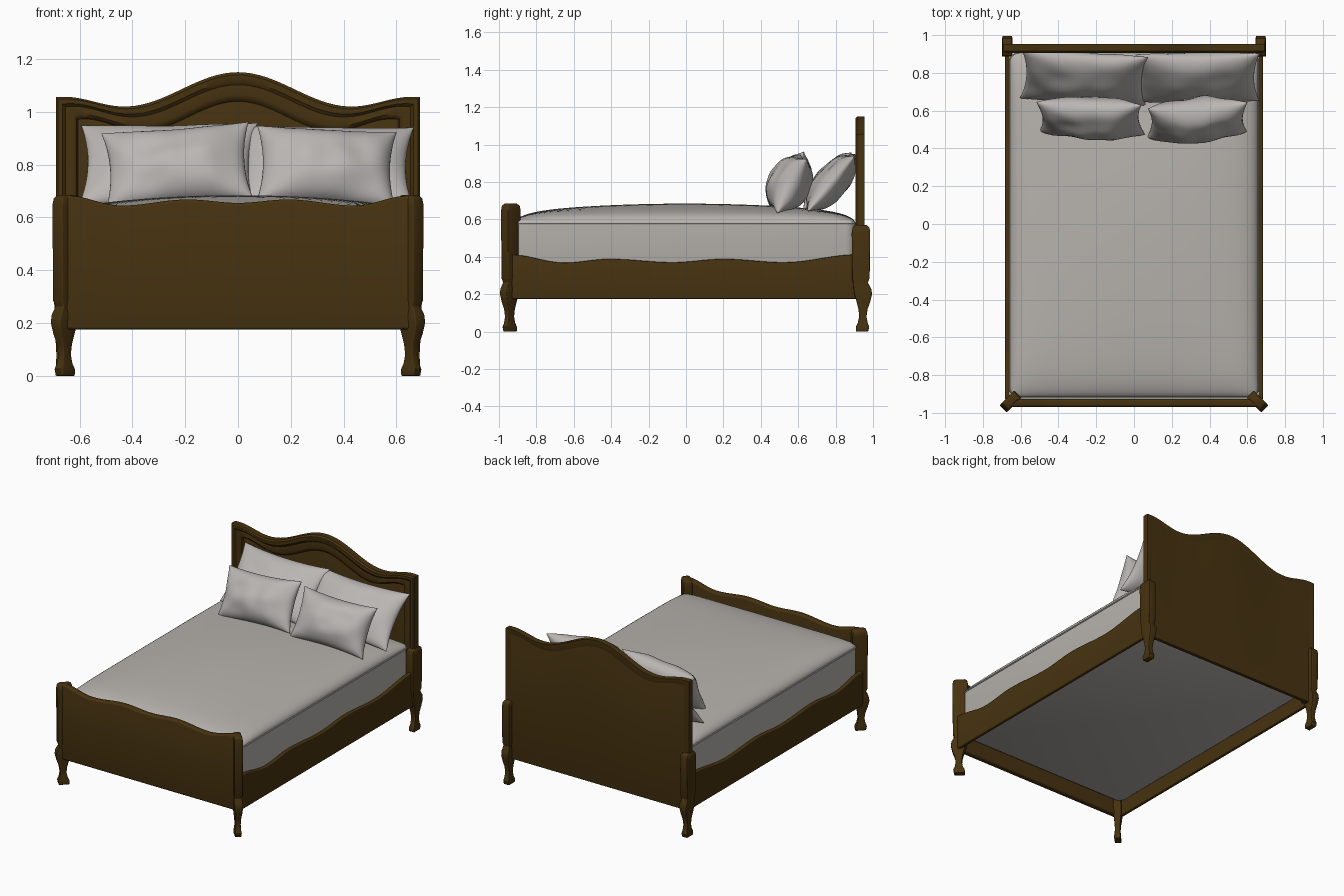
import bpy, bmesh, math
from mathutils import Matrix, Vector, noise

if "Cube" in bpy.data.objects:
    bpy.data.objects.remove(bpy.data.objects["Cube"])


def material(name, rgb):
    m = bpy.data.materials.new(name)
    m.diffuse_color = (*rgb, 1)
    m.use_nodes = True
    m.node_tree.nodes["Principled BSDF"].inputs["Base Color"].default_value = m.diffuse_color
    return m


WOOD = material("dark_wood", (0.062, 0.032, 0.005))
SHEET = material("warm_grey_sheet", (0.47, 0.45, 0.42))
LINEN = material("pale_grey_linen", (0.49, 0.47, 0.455))


def finish(bm, name, mat, bevel=0, angle=35):
    bmesh.ops.recalc_face_normals(bm, faces=bm.faces)
    me = bpy.data.meshes.new(name)
    bm.to_mesh(me)
    bm.free()
    me.materials.append(mat)
    ob = bpy.data.objects.new(name, me)
    bpy.context.collection.objects.link(ob)
    bpy.ops.object.select_all(action='DESELECT')
    ob.select_set(True)
    bpy.context.view_layer.objects.active = ob
    if bevel:
        b = ob.modifiers.new("soft_edges", 'BEVEL')
        b.width, b.segments, b.limit_method = bevel, 3, 'ANGLE'
        b.angle_limit = math.radians(40)
        bpy.ops.object.modifier_apply(modifier=b.name)
    bpy.ops.object.shade_smooth_by_angle(angle=math.radians(angle))
    return ob


def loft(name, rings, mat, bevel=0, closed=False):
    """Skin matching rings of points, capping the ends unless the path is closed."""
    bm = bmesh.new()
    vs = [[bm.verts.new(p) for p in r] for r in rings]
    n = len(rings[0])
    pairs = list(zip(vs, vs[1:])) + ([(vs[-1], vs[0])] if closed else [])
    for a, b in pairs:
        for i in range(n):
            bm.faces.new((a[i], a[(i + 1) % n], b[(i + 1) % n], b[i]))
    if not closed:
        bm.faces.new(vs[0])
        bm.faces.new(vs[-1])
    return finish(bm, name, mat, bevel)


def wave(keys):
    """Smooth height curve through (position, height) keys."""
    def f(s):
        s = min(max(s, keys[0][0]), keys[-1][0])
        for (a, za), (b, zb) in zip(keys, keys[1:]):
            if s <= b:
                return za + (zb - za) * (1 - math.cos(math.pi * (s - a) / (b - a))) / 2
    return f


def board(name, s0, s1, t0, t1, bottom, top, along_x, bevel, n=56):
    """Plank with a wavy top edge, running along x or y."""
    rings = []
    for i in range(n + 1):
        s = s0 + (s1 - s0) * i / n
        ring = [(t0, bottom), (t1, bottom), (t1, top(s)), (t0, top(s))]
        rings.append([(s, t, z) if along_x else (t, s, z) for t, z in ring])
    return loft(name, rings, WOOD, bevel)


# headboard panel and raised moulding frame
half_crest = wave([(0, 1.15), (0.43, 1.02), (0.66, 1.057), (0.70, 1.055)])
def crest(x):
    return half_crest(abs(x))

board("headboard_panel", -0.683, 0.683, 0.928, 0.952, 0.175,
      lambda x: crest(x) - 0.004, True, 0.003)

SECTION = [(0, 0.954), (0, 0.915), (0.008, 0.906), (0.026, 0.906), (0.036, 0.915),
           (0.066, 0.911), (0.078, 0.917), (0.085, 0.93), (0.03, 0.954)]
N = 64
path = [[(-(0.69 - d), y, 0.175) for d, y in SECTION]]
for i in range(N + 1):
    t = -1 + 2 * i / N
    k = 1 + 0.32 * math.cos(t * math.pi / 2) ** 2
    path.append([(t * (0.69 - d), y, crest(t * 0.69) - d * k) for d, y in SECTION])
path.append([(0.69 - d, y, 0.175) for d, y in SECTION])
loft("headboard_frame", path, WOOD)

# footboard with scalloped top
scallop = wave([(0, 0.655), (0.19, 0.668), (0.44, 0.645), (0.65, 0.683)])
board("footboard", -0.665, 0.665, -0.968, -0.926, 0.175,
      lambda x: scallop(abs(x)), True, 0.012)

# side rails
rail_top = wave([(-0.93, 0.41), (-0.65, 0.368), (-0.41, 0.388), (-0.07, 0.37),
                 (0.2, 0.388), (0.52, 0.37), (0.92, 0.412)])
for side, label in ((-1, "left"), (1, "right")):
    board(label + "_side_rail", -0.93, 0.92, side * 0.658, side * 0.683, 0.175,
          rail_top, False, 0.006)


# corner posts with curved legs: (height, inner edge, outer edge, half thickness)
LEG = [(0, -0.03, 0.036, 0.02), (0.025, -0.03, 0.042, 0.021), (0.045, -0.02, 0.034, 0.018),
       (0.08, -0.012, 0.027, 0.017), (0.12, -0.016, 0.033, 0.019), (0.16, -0.026, 0.047, 0.023),
       (0.20, -0.038, 0.057, 0.026), (0.23, -0.042, 0.052, 0.027), (0.262, -0.044, 0.034, 0.024),
       (0.285, -0.050, 0.044, 0.027)]


def post(name, cx, cy, direction, top):
    d = Vector((*direction, 0)).normalized()
    side = Vector((-d.y, d.x, 0))
    levels = LEG + [(top - 0.04, -0.052, 0.047, 0.0275), (top - 0.012, -0.046, 0.042, 0.026),
                    (top, -0.03, 0.027, 0.017)]
    rings = []
    for z, a, b, w in levels:
        c = Vector((cx, cy, z))
        rings.append([c + d * u + side * v for u, v in ((a, -w), (b, -w), (b, w), (a, w))])
    loft(name, rings, WOOD, 0.004)


for s, label in ((-1, "left"), (1, "right")):
    post("front_%s_post" % label, s * 0.652, -0.938, (s, -1), 0.685)
    post("back_%s_post" % label, s * 0.671, 0.938, (0, 1), 0.57)

# mattress
HX, HY, CY, R = 0.657, 0.911, -0.006, 0.05


def rounded_outline(z, inset=0.0):
    pts = []
    for sx, sy, a0 in ((1, 1, 0), (-1, 1, 90), (-1, -1, 180), (1, -1, 270)):
        for k in range(7):
            a = math.radians(a0 + 15 * k)
            r = R - inset
            pts.append(Vector((sx * (HX - R) + r * math.cos(a),
                               CY + sy * (HY - R) + r * math.sin(a), z)))
    return pts


loft("mattress_body", [rounded_outline(0.26, 0.02), rounded_outline(0.268, 0.006),
                       rounded_outline(0.285), rounded_outline(0.58)], SHEET)

# domed mattress cover
bm = bmesh.new()
NX, NY = 40, 56
grid = []
for j in range(NY + 1):
    row = []
    for i in range(NX + 1):
        u = math.sin(math.pi / 2 * (2 * i / NX - 1))
        v = math.sin(math.pi / 2 * (2 * j / NY - 1))
        h = 0.058 * math.sqrt(max(0, (1 - abs(u) ** 12) * (1 - abs(v) ** 9)))
        h += 0.046 * (1 - u * u) * (1 - v * v)
        p = Vector((u * HX, v * HY))
        q = Vector((max(-HX + R, min(HX - R, p.x)), max(-HY + R, min(HY - R, p.y))))
        if (p - q).length > R:
            p = q + (p - q).normalized() * R
            h = 0
        row.append(bm.verts.new((p.x, p.y + CY, 0.58 + h)))
    grid.append(row)
for j in range(NY):
    for i in range(NX):
        bm.faces.new((grid[j][i], grid[j][i + 1], grid[j + 1][i + 1], grid[j + 1][i]))
bmesh.ops.remove_doubles(bm, verts=bm.verts, dist=0.0003)
finish(bm, "mattress_cover", SHEET, 0, 60)

# piping seam around the mattress
seam = []
for p in rounded_outline(0.577):
    c = Vector((max(-HX + R, min(HX - R, p.x)), max(CY - HY + R, min(CY + HY - R, p.y)), p.z))
    out = (p - c).normalized()
    seam.append([p + out * 0.006 * math.cos(a) + Vector((0, 0, 0.006 * math.sin(a)))
                 for a in (k * math.pi / 3 for k in range(6))])
loft("mattress_piping", seam, SHEET, 0, True)


# pillows: pinched corners, puffed middle, light creases
def pillow(name, loc, w, h, t, tilt, yaw, roll, n=26):
    rot = (Matrix.Rotation(math.radians(yaw), 4, 'Z') @ Matrix.Rotation(math.radians(tilt), 4, 'X')
           @ Matrix.Rotation(math.radians(roll), 4, 'Z'))
    bm = bmesh.new()
    for face in (-1, 1):
        rows = []
        for j in range(n + 1):
            row = []
            for i in range(n + 1):
                u = math.sin(math.pi / 2 * (2 * i / n - 1))
                v = math.sin(math.pi / 2 * (2 * j / n - 1))
                puff = max(0, (1 - u * u) * (1 - v * v)) ** 0.5
                crease = noise.noise(Vector((u * 2.2, v * 1.6, face * 3 + loc[0] * 7)))
                z = face * t * puff * (1 + 0.22 * crease)
                p = Vector((w * u * (1 - 0.09 * (1 - v * v)), h * v * (1 - 0.10 * (1 - u * u)), z))
                row.append(bm.verts.new(rot @ p + Vector(loc)))
            rows.append(row)
        for j in range(n):
            for i in range(n):
                bm.faces.new((rows[j][i], rows[j][i + 1], rows[j + 1][i + 1], rows[j + 1][i]))
    bmesh.ops.remove_doubles(bm, verts=bm.verts, dist=0.0002)
    finish(bm, name, LINEN, 0, 60)


pillow("back_left_pillow", (-0.265, 0.775, 0.80), 0.335, 0.20, 0.085, 50, -4, 1)
pillow("back_right_pillow", (0.335, 0.775, 0.795), 0.33, 0.195, 0.085, 50, 1, -1)
pillow("front_left_pillow", (-0.23, 0.56, 0.795), 0.28, 0.165, 0.10, 62, -4, 5)
pillow("front_right_pillow", (0.335, 0.55, 0.79), 0.265, 0.165, 0.11, 62, 5, -3)
